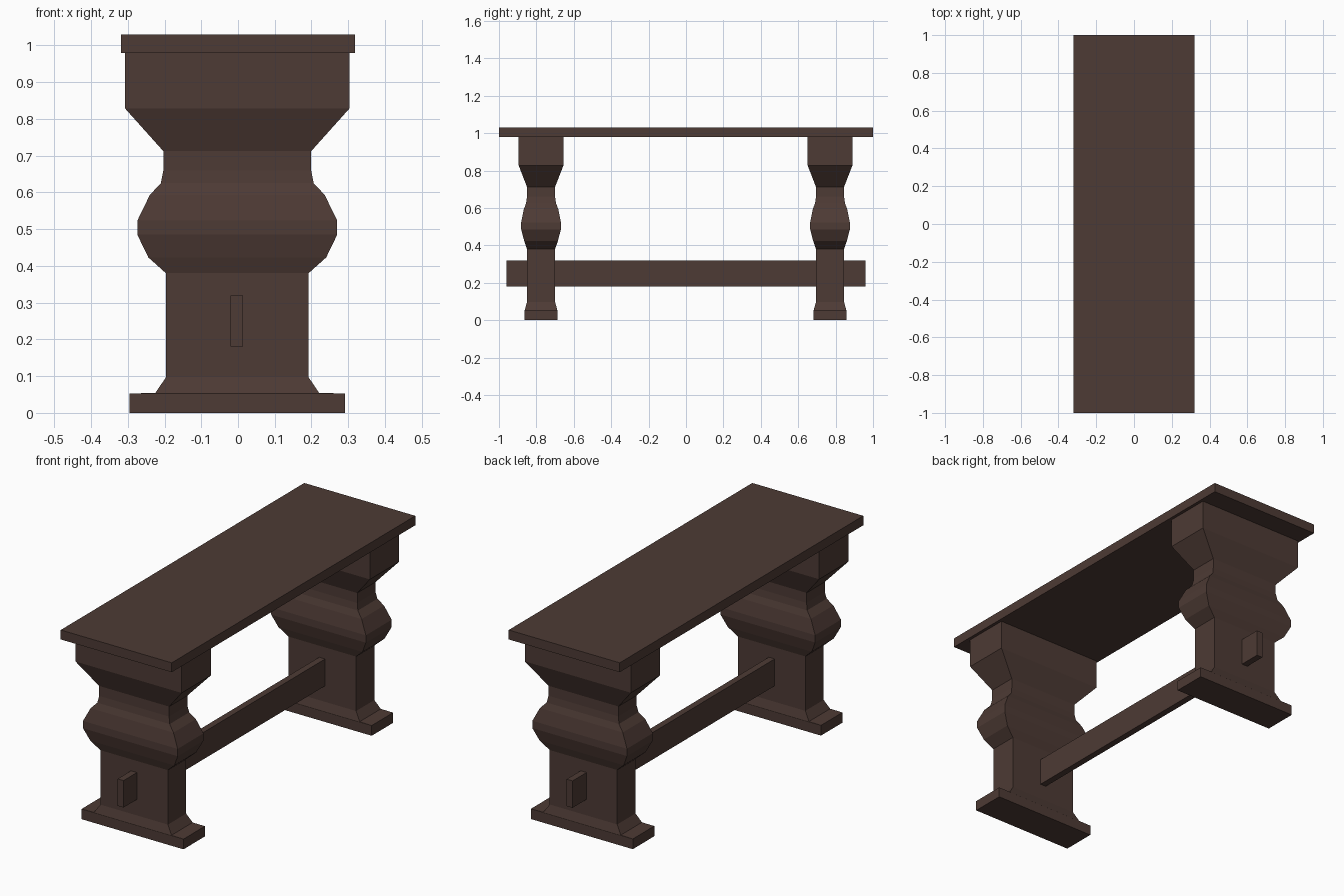
import bpy
import bmesh

cube = bpy.data.objects.get("Cube")
if cube:
    bpy.data.objects.remove(cube, do_unlink=True)

# Dark stained wood
wood = bpy.data.materials.new("dark_brown_wood")
wood.use_nodes = True
color = (0.075, 0.043, 0.035, 1)
wood.diffuse_color = color
bsdf = next(n for n in wood.node_tree.nodes if n.type == "BSDF_PRINCIPLED")
bsdf.inputs["Base Color"].default_value = color


def loft(name, rings, center):
    """Stack rectangular rings (z, half width, half depth) into a closed solid."""
    bm = bmesh.new()
    loops = [[bm.verts.new((sx * hx, sy * hy, z))
              for sx, sy in ((-1, -1), (1, -1), (1, 1), (-1, 1))]
             for z, hx, hy in rings]
    for low, high in zip(loops, loops[1:]):
        for i in range(4):
            j = (i + 1) % 4
            bm.faces.new((low[i], low[j], high[j], high[i]))
    bm.faces.new(loops[0][::-1])
    bm.faces.new(loops[-1])
    mesh = bpy.data.meshes.new(name)
    bm.to_mesh(mesh)
    bm.free()
    mesh.materials.append(wood)
    obj = bpy.data.objects.new(name, mesh)
    obj.location = center
    bpy.context.collection.objects.link(obj)
    return obj


# Trestle silhouette from foot to head
trestle = [
    (0, .293, .088), (.053, .293, .088), (.054, .223, .087),
    (.097, .194, .075), (.38, .194, .075), (.423, .242, .09),
    (.485, .272, .106), (.523, .272, .106), (.593, .238, .092),
    (.625, .208, .08), (.66, .201, .075), (.712, .201, .075),
    (.828, .305, .12), (.98, .305, .12),
]
loft("front_trestle", trestle, (-.002, -.775, 0))
loft("back_trestle", trestle, (-.002, .77, 0))

# Stretcher passing through both trestles
loft("stretcher", [(.18, .017, .96), (.32, .017, .96)], (-.003, 0, 0))

# Table top
loft("table_top", [(.98, .319, 1), (1.029, .319, 1)], (0, 0, 0))
